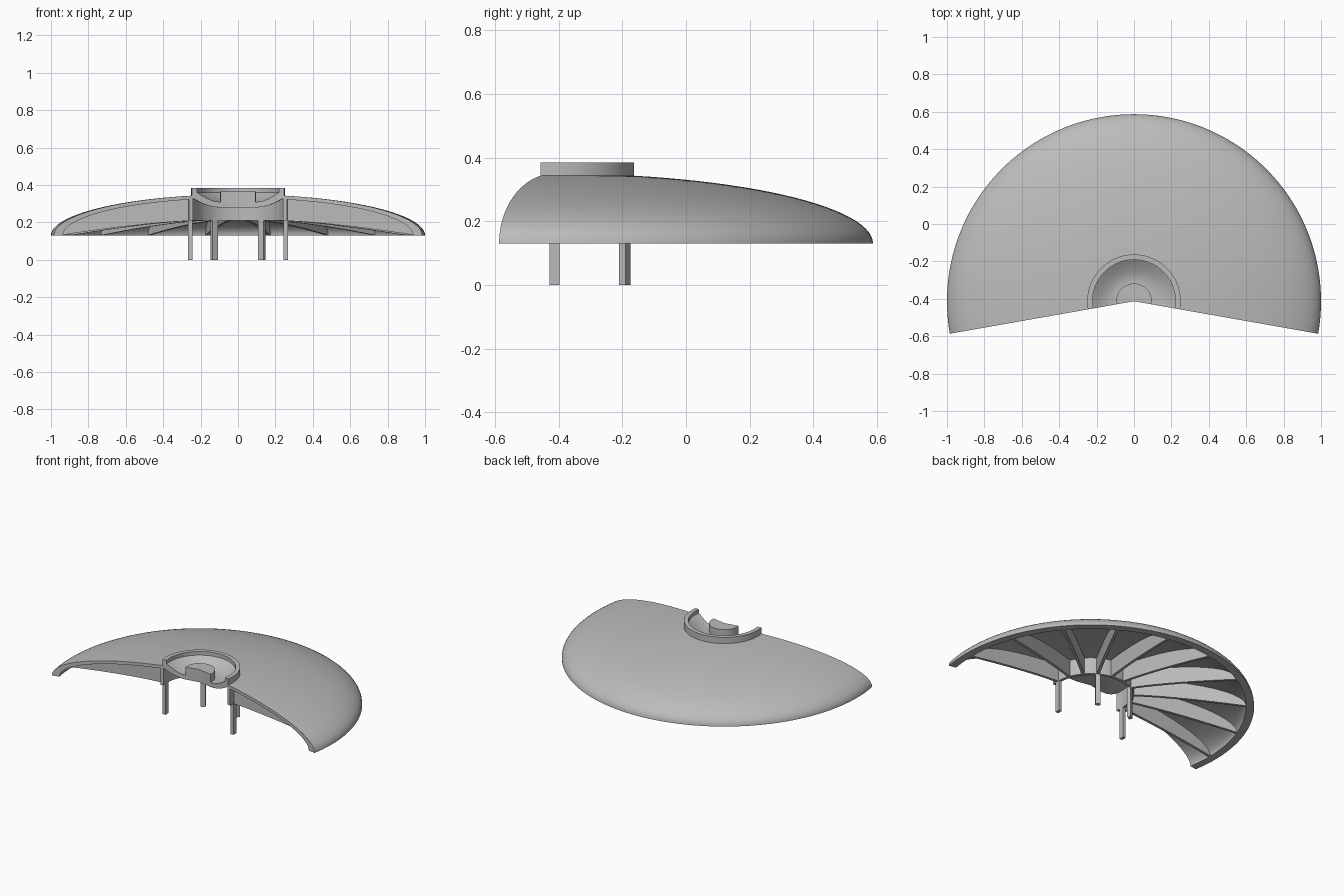
import bpy, bmesh, math
from mathutils import Matrix, Vector

if "Cube" in bpy.data.objects:
    bpy.data.objects.remove(bpy.data.objects["Cube"], do_unlink=True)

CENTRE = Vector((0, -0.413, 0))
START, SWEEP = math.radians(-10), math.radians(200)
RIM = 0.13

grey = bpy.data.materials.new("plain grey")
grey.use_nodes = True
grey.diffuse_color = (0.5, 0.5, 0.5, 1)
grey.node_tree.nodes["Principled BSDF"].inputs["Base Color"].default_value = (0.5, 0.5, 0.5, 1)


def finish(name, bm, smooth=False):
    bmesh.ops.recalc_face_normals(bm, faces=bm.faces)
    mesh = bpy.data.meshes.new(name)
    bm.to_mesh(mesh)
    bm.free()
    mesh.materials.append(grey)
    obj = bpy.data.objects.new(name, mesh)
    obj.location = CENTRE
    bpy.context.collection.objects.link(obj)
    if smooth:
        bpy.ops.object.select_all(action="DESELECT")
        obj.select_set(True)
        bpy.context.view_layer.objects.active = obj
        bpy.ops.object.shade_smooth_by_angle(angle=math.radians(30))
    return obj


def revolve(name, profile, steps=100):
    """Sweep a closed (radius, height) profile through the open arc and cap both ends."""
    bm = bmesh.new()
    rings = []
    for i in range(steps + 1):
        a = START + SWEEP * i / steps
        rings.append([bm.verts.new((r * math.cos(a), r * math.sin(a), z)) for r, z in profile])
    n = len(profile)
    for p, q in zip(rings, rings[1:]):
        for j in range(n):
            k = (j + 1) % n
            bm.faces.new((p[j], p[k], q[k], q[j]))
    bm.faces.new(rings[0])
    bm.faces.new(rings[-1])
    bmesh.ops.remove_doubles(bm, verts=bm.verts, dist=1e-5)
    return finish(name, bm, True)


def dome(radius, height, r):
    return RIM + height * math.sqrt(max(0, 1 - (r / radius) ** 2))


def arc(radius, height, inner, count=24):
    """Elliptical points from the rim up to the inner radius."""
    top = math.acos(inner / radius)
    return [(radius * math.cos(top * i / count), RIM + height * math.sin(top * i / count))
            for i in range(count + 1)]


# Domed shell
revolve("shell", arc(1, 0.22, 0.245) + arc(0.95, 0.2, 0.245)[::-1])

# Raised collar around the opening
revolve("collar", [(0.222, 0.335), (0.25, 0.335), (0.25, 0.385), (0.222, 0.385)])

# Dished floor with a central boss
dish = [(0.222 - 0.122 * t, 0.36 - 0.05 * math.sin(t * math.pi / 2)) for t in [i / 10 for i in range(11)]]
under = [(0.09 + 0.155 * t, 0.28 + 0.05 * t ** 2) for t in [i / 10 for i in range(11)]]
revolve("dish_and_boss", [(0.245, 0.36)] + dish + [(0.095, 0.31), (0.095, 0.365), (0, 0.365), (0, 0.28)] + under)

# Hub wall under the dish
revolve("hub_wall", [(0.245, 0.21), (0.265, 0.21), (0.265, 0.335), (0.245, 0.335)])

# Radial stiffening ribs
N = 16
radii = [0.255 + (0.955 - 0.255) * i / N for i in range(N + 1)]
upper = [(r, dome(0.965, 0.205, r)) for r in radii]
lower = [(r, RIM + 0.078 * (1 - ((r - 0.255) / 0.7) ** 1.4)) for r in radii]
for i in range(10):
    bm = bmesh.new()
    face = bm.faces.new([bm.verts.new((r, -0.009, z)) for r, z in lower + upper[::-1]])
    ext = bmesh.ops.extrude_face_region(bm, geom=[face])
    bmesh.ops.translate(bm, vec=(0, 0.018, 0),
                        verts=[v for v in ext["geom"] if isinstance(v, bmesh.types.BMVert)])
    bm.transform(Matrix.Rotation(math.radians(20 * i), 4, "Z"))
    finish(f"rib_{i + 1}", bm)

# Legs below the hub wall
for i in range(4):
    bm = bmesh.new()
    bmesh.ops.create_cube(bm, size=1)
    bm.transform(Matrix.Rotation(math.radians(60 * i), 4, "Z")
                 @ Matrix.Translation((0.255, 0, 0.11)) @ Matrix.Diagonal((0.022, 0.032, 0.22, 1)))
    finish(f"leg_{i + 1}", bm)
